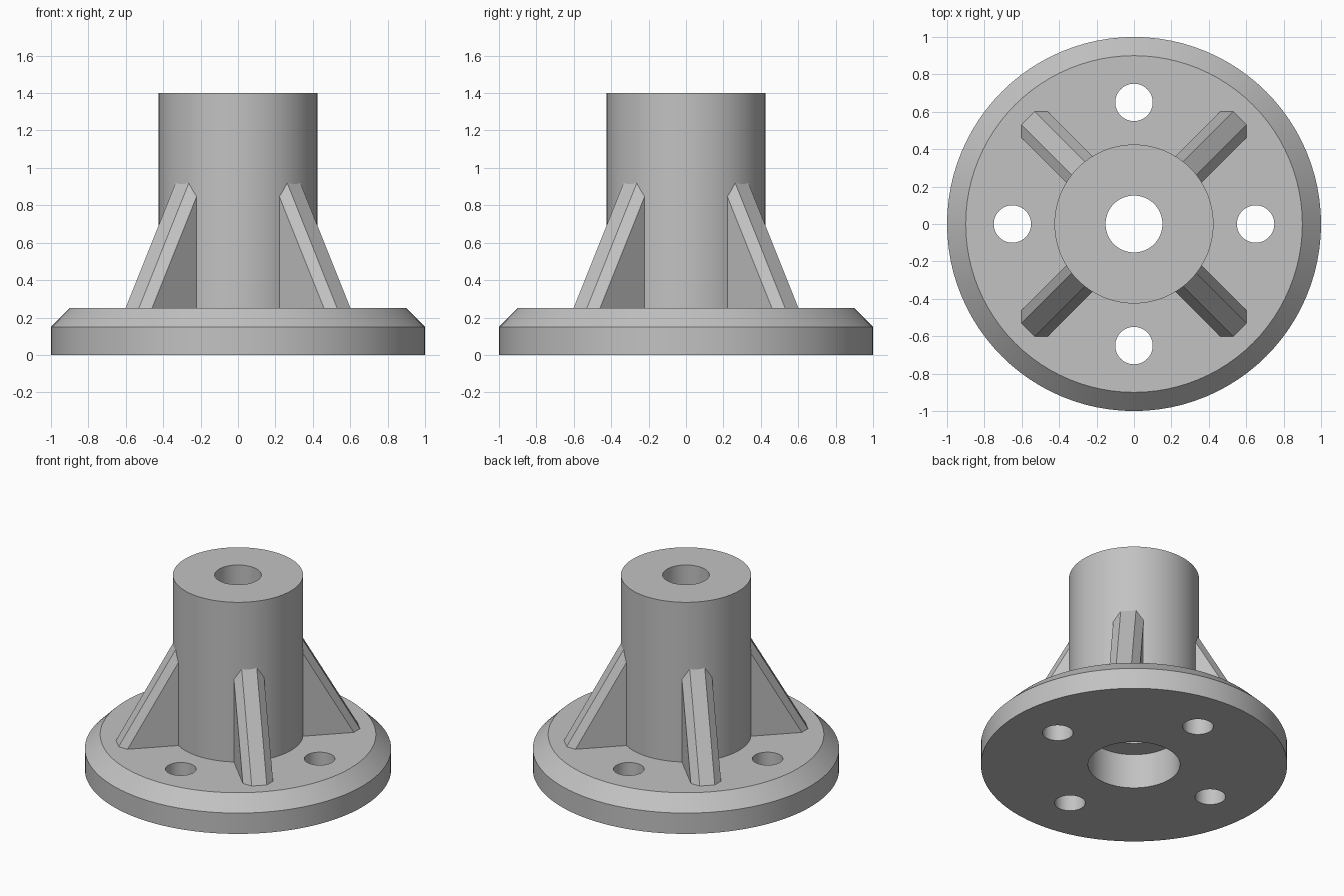
import bpy
import bmesh
from math import cos, sin, radians, tau

cube = bpy.data.objects.get("Cube")
if cube:
    bpy.data.objects.remove(cube, do_unlink=True)

# One plain metal grey
grey = bpy.data.materials.new("metal_grey")
grey.use_nodes = True
colour = (0.54, 0.54, 0.54, 1.0)
grey.diffuse_color = colour
grey.node_tree.nodes["Principled BSDF"].inputs["Base Color"].default_value = colour

# Main dimensions
BASE_TOP, HEIGHT = 0.25, 1.4
HUB_R, BORE_R, RECESS_R = 0.425, 0.152, 0.3
BOLT_R, BOLT_CIRCLE = 0.1, 0.65
RIB_REACH, RIB_HALF, RIB_BEVEL, RIB_SLOPE = 0.8, 0.1, 0.05, 1.77


def add_object(name, bm):
    bmesh.ops.recalc_face_normals(bm, faces=bm.faces[:])
    mesh = bpy.data.meshes.new(name)
    bm.to_mesh(mesh)
    bm.free()
    mesh.materials.append(grey)
    obj = bpy.data.objects.new(name, mesh)
    bpy.context.collection.objects.link(obj)
    return obj


def lathe(name, profile, steps=96):
    """Revolve a closed (radius, height) profile about z."""
    bm = bmesh.new()
    verts = [bm.verts.new((r, 0, z)) for r, z in profile]
    edges = [bm.edges.new((v, verts[i - 1])) for i, v in enumerate(verts)]
    bmesh.ops.spin(bm, geom=verts + edges, cent=(0, 0, 0), axis=(0, 0, 1),
                   angle=tau, steps=steps, use_merge=True)
    bmesh.ops.remove_doubles(bm, verts=bm.verts[:], dist=0.0001)
    return add_object(name, bm)


# Flange and hub: bevelled disc, tube, and wider recess underneath
body = lathe("flanged_hub", [
    (RECESS_R, 0), (1, 0), (1, 0.15), (0.9, BASE_TOP), (HUB_R, BASE_TOP),
    (HUB_R, HEIGHT), (BORE_R, HEIGHT), (BORE_R, BASE_TOP), (RECESS_R, BASE_TOP),
])

# Bolt holes on the axes
bm = bmesh.new()
for i in range(4):
    hole = bmesh.ops.create_cone(bm, cap_ends=True, segments=48,
                                 radius1=BOLT_R, radius2=BOLT_R, depth=1)
    a = tau * i / 4
    bmesh.ops.translate(bm, verts=hole["verts"],
                        vec=(BOLT_CIRCLE * cos(a), BOLT_CIRCLE * sin(a), 0))
cutter = add_object("bolt_hole_cutter", bm)
cutter.hide_render = True

bpy.ops.object.select_all(action="DESELECT")
bpy.context.view_layer.objects.active = body
body.select_set(True)
cut = body.modifiers.new("bolt_holes", "BOOLEAN")
cut.operation = "DIFFERENCE"
cut.solver = "EXACT"
cut.object = cutter
bpy.ops.object.modifier_apply(modifier=cut.name)
bpy.data.objects.remove(cutter, do_unlink=True)
bpy.ops.object.shade_smooth_by_angle(angle=radians(30))


# Sloping ribs with bevelled outer edges, sunk slightly into hub and flange
def add_rib(name, angle):
    bm = bmesh.new()
    inner, low = 0.4, BASE_TOP - 0.01
    for side in (-1, 1):
        for reach, half in ((RIB_REACH, RIB_HALF - RIB_BEVEL),
                            (RIB_REACH - RIB_BEVEL, RIB_HALF)):
            t = side * half
            bm.verts.new((reach + 0.01 / RIB_SLOPE, t, low))
            bm.verts.new((inner, t, BASE_TOP + (reach - inner) * RIB_SLOPE))
            bm.verts.new((inner, t, low))
    bmesh.ops.convex_hull(bm, input=bm.verts[:])
    bmesh.ops.dissolve_limit(bm, angle_limit=radians(1),
                             verts=bm.verts[:], edges=bm.edges[:])
    rib = add_object(name, bm)
    rib.rotation_euler.z = angle


for i, place in enumerate(("back_left", "back_right", "front_right", "front_left")):
    add_rib("rib_" + place, tau / 8 + tau * i / 4)
